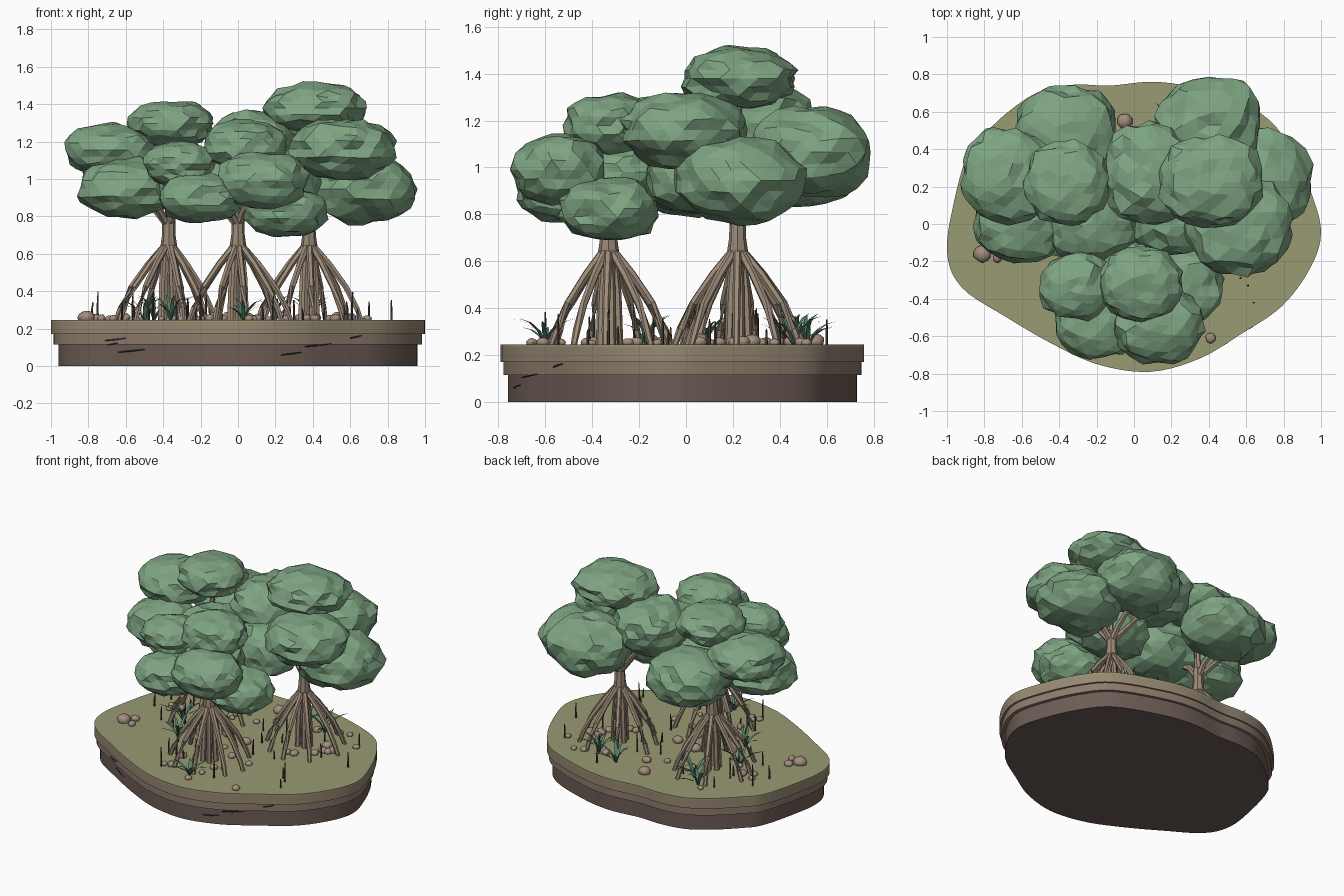
import bpy, bmesh, math, random
from mathutils import Vector, noise

if "Cube" in bpy.data.objects:
    bpy.data.objects.remove(bpy.data.objects["Cube"])
random.seed(7)
GROUND = 0.245


def material(name, rgb):
    m = bpy.data.materials.new(name)
    m.use_nodes = True
    m.diffuse_color = (*rgb, 1)
    bsdf = m.node_tree.nodes["Principled BSDF"]
    bsdf.inputs["Base Color"].default_value = (*rgb, 1)
    bsdf.inputs["Roughness"].default_value = 0.9
    return m


LEAF = material("leaf green", (0.21, 0.375, 0.225))
MOSS = material("moss olive", (0.315, 0.325, 0.17))
TAN = material("olive tan soil", (0.305, 0.245, 0.17))
TAUPE = material("taupe soil", (0.265, 0.2, 0.15))
BROWN = material("dark brown soil", (0.15, 0.107, 0.09))
BARK = material("bark", (0.335, 0.26, 0.19))
STONE = material("stone", (0.36, 0.265, 0.205))
SPROUT = material("dark sprout", (0.08, 0.057, 0.043))
BLADE = material("blade green", (0.085, 0.215, 0.135))


def finish(bm, name, mat, smooth=None):
    bmesh.ops.recalc_face_normals(bm, faces=bm.faces)
    me = bpy.data.meshes.new(name)
    bm.to_mesh(me)
    bm.free()
    ob = bpy.data.objects.new(name, me)
    bpy.context.collection.objects.link(ob)
    me.materials.append(mat)
    if smooth:
        bpy.ops.object.select_all(action='DESELECT')
        ob.select_set(True)
        bpy.context.view_layer.objects.active = ob
        bpy.ops.object.shade_smooth_by_angle(angle=math.radians(smooth))
    return ob


def tube(bm, pts, radii, sides=6):
    """Tapered tube through a few points, with closed ends."""
    pts = [Vector(p) for p in pts]
    rings = []
    for i, p in enumerate(pts):
        d = (pts[min(i + 1, len(pts) - 1)] - pts[max(i - 1, 0)]).normalized()
        u = d.cross(Vector((0, 0, 1)) if abs(d.z) < 0.9 else Vector((1, 0, 0))).normalized()
        v = d.cross(u)
        angles = [math.tau * k / sides for k in range(sides)]
        rings.append([bm.verts.new(p + (u * math.cos(a) + v * math.sin(a)) * radii[i])
                      for a in angles])
    for a, b in zip(rings, rings[1:]):
        for k in range(sides):
            n = (k + 1) % sides
            bm.faces.new((a[k], a[n], b[n], b[k]))
    bm.faces.new(rings[0])
    bm.faces.new(rings[-1])


def blob(bm, centre, radii, subdiv, rough, power=2.0):
    """Lumpy ellipsoid; a power above 2 gives fuller shoulders."""
    seed = Vector(centre) * 17
    for v in bmesh.ops.create_icosphere(bm, subdivisions=subdiv, radius=1)["verts"]:
        k = sum(abs(x) ** power for x in v.co) ** (-1 / power)
        k *= 1 + rough * noise.noise(v.co * 2.5 + seed) + random.uniform(-rough, rough) * 0.3
        v.co = Vector([c + r * k * x for c, r, x in zip(centre, radii, v.co)])


# Island: closed smooth outline, stacked layers
OUTLINE = [(-1, -.15), (-.96, .13), (-.89, .37), (-.8, .48), (-.66, .61), (-.5, .71),
           (-.32, .745), (-.13, .74), (.11, .76), (.35, .72), (.68, .59), (.84, .4),
           (.95, .16), (1, -.05), (.94, -.24), (.79, -.44), (.57, -.59), (.35, -.72),
           (.09, -.79), (-.18, -.755), (-.42, -.65), (-.68, -.5), (-.92, -.34)]


def outline(steps=5):
    n, out = len(OUTLINE), []
    for i in range(n):
        a, b, c, d = [Vector(OUTLINE[(i + j) % n]) for j in (-1, 0, 1, 2)]
        for s in range(steps):
            t = s / steps
            out.append(0.5 * (2 * b + (c - a) * t + (2 * a - 5 * b + 4 * c - d) * t * t
                              + (3 * b - a - 3 * c + d) * t ** 3))
    return out


for name, z0, z1, size, mat in (("bottom_soil", 0, .115, .96, BROWN),
                                ("middle_soil", .115, .17, .985, TAUPE),
                                ("upper_soil", .17, .235, 1, TAN),
                                ("moss_top", .235, GROUND, 1, MOSS)):
    bm = bmesh.new()
    face = bm.faces.new([bm.verts.new((p.x * size, p.y * size, z0)) for p in outline()])
    ext = bmesh.ops.extrude_face_region(bm, geom=[face])
    for v in [g for g in ext["geom"] if isinstance(g, bmesh.types.BMVert)]:
        v.co.z = z1
    finish(bm, name, mat, 30)

# Trees: trunk position, then leaf clumps as (centre, radii)
TREES = {
    "right_tree": ((.38, .22), [
        ((.41, .225, 1.38), (.27, .245, .13)), ((.56, -.01, 1.16), (.28, .265, .16)),
        ((.67, .23, .945), (.28, .27, .18)), ((.40, .53, 1.065), (.28, .26, .19)),
        ((.08, .27, 1.19), (.24, .27, .18)), ((.2, .04, .98), (.23, .21, .18))]),
    "left_tree": ((-.37, .22), [
        ((-.36, .22, 1.295), (.225, .22, .125)), ((-.67, .26, 1.155), (.25, .25, .14)),
        ((-.36, .48, 1.01), (.27, .26, .18)), ((-.6, .02, .95), (.25, .22, .155)),
        ((-.22, .02, .98), (.25, .23, .18))]),
    "front_tree": ((0, -.33), [
        ((.04, -.32, 1.18), (.22, .2, .135)), ((-.31, -.33, 1.08), (.19, .18, .12)),
        ((.13, -.54, .99), (.24, .2, .15)), ((-.2, -.53, .895), (.22, .19, .13)),
        ((.25, -.33, .825), (.22, .21, .135)), ((.0, -.27, .98), (.2, .18, .13))]),
}
for name, ((tx, ty), clumps) in TREES.items():
    bm = bmesh.new()
    for c, r in clumps:
        blob(bm, c, r, 3, 0.14, 2.25)
    finish(bm, name + "_leaves", LEAF)

    # Trunk and branches reaching into the leaf clumps
    bm = bmesh.new()
    tube(bm, [(tx, ty, .56), (tx, ty, .64), (tx, ty, .7), (tx, ty, .82)],
         [.035, .045, .036, .034], 8)
    for c, r in clumps[:5]:
        side = Vector((c[0] - tx, c[1] - ty, 0))
        mid = Vector((tx, ty, .84)) + side * 0.25
        tube(bm, [(tx, ty, .75), mid, (c[0], c[1], max(c[2] - r[2] * .4, .86))],
             [.024, .021, .014])
    finish(bm, name + "_trunk", BARK, 30)

    # Spreading prop roots and the upright roots in the middle
    bm = bmesh.new()
    for k in range(9):
        a = math.tau * k / 9 + random.uniform(-.15, .15)
        reach = random.uniform(.25, .3)
        prof = [(.02, .645), (reach * .38, .545), (reach * .7, .42),
                (reach * .9, .31), (reach, .235)]
        tube(bm, [(tx + math.cos(a) * r, ty + math.sin(a) * r, z) for r, z in prof],
             [.019, .018, .017, .016, .013])
    for k in range(5):
        a = math.tau * k / 5 + .3
        tube(bm, [(tx + math.cos(a) * .02, ty + math.sin(a) * .02, .63),
                  (tx + math.cos(a) * .036, ty + math.sin(a) * .036, .46),
                  (tx + math.cos(a) * .045, ty + math.sin(a) * .045, .235)],
             [.018, .019, .018])
    finish(bm, name + "_roots", BARK, 30)

# Stones: placed clusters and a loose scatter around the trees
bm = bmesh.new()
STONES = [(-.81, -.16, .046), (-.73, -.18, .028), (-.76, -.1, .03), (-.05, .55, .042),
          (.41, -.61, .028), (.53, .28, .04), (.6, .24, .034), (.55, .2, .03),
          (-.6, .2, .034), (-.12, .06, .042), (.05, .02, .036), (-.15, -.55, .03)]
trunks = [t[0] for t in TREES.values()]
for k in range(30):
    cx, cy = trunks[k % 3]
    a, d = random.uniform(0, math.tau), random.uniform(.14, .42)
    STONES.append((cx + math.cos(a) * d, cy + math.sin(a) * d * .8, random.uniform(.018, .032)))
for x, y, r in STONES:
    blob(bm, (x, y, GROUND + r * .35), (r * random.uniform(.8, 1.1), r, r * .75), 2, .12)
finish(bm, "stones", STONE, 40)

# Breathing-root sprouts standing in the moss
bm = bmesh.new()
spots = [(.57, -.29), (.61, -.33), (.64, -.42), (.82, .1), (-.78, .15), (-.62, .0),
         (-.75, .3), (.3, .6), (.7, .4), (-.2, -.6)]
for k in range(24):
    cx, cy = trunks[k % 3]
    a, d = random.uniform(0, math.tau), random.uniform(.15, .36)
    spots.append((cx + math.cos(a) * d, cy + math.sin(a) * d * .85))
for x, y in spots:
    h = random.uniform(.06, .16)
    tube(bm, [(x, y, .235), (x, y, GROUND + h * .6),
              (x + random.uniform(-.006, .006), y, GROUND + h)], [.006, .0055, .003], 5)
finish(bm, "sprouts", SPROUT, 40)

# Grass tufts: arching flat blades
bm = bmesh.new()
for x, y in [(.03, -.6), (-.36, .42), (-.36, -.17), (.2, .52), (-.5, .08), (-.45, .5),
             (.38, .46)]:
    for k in range(8):
        a = math.tau * k / 8 + random.uniform(-.3, .3)
        out = Vector((math.cos(a), math.sin(a), 0))
        side = Vector((-out.y, out.x, 0))
        reach, h = random.uniform(.08, .16), random.uniform(.08, .15)
        prev = None
        for t, w in ((0, .006), (.35, .01), (.7, .008), (1, .001)):
            p = Vector((x, y, .24)) + out * reach * t ** 1.4 + Vector((0, 0, h * (1.7 * t - .75 * t * t)))
            pair = [bm.verts.new(p - side * w), bm.verts.new(p + side * w)]
            if prev:
                bm.faces.new((prev[0], prev[1], pair[1], pair[0]))
            prev = pair
finish(bm, "grass_tufts", BLADE, 60)

# Thin dead roots poking along the soil walls
bm = bmesh.new()
for x0, y0, x1, y1, z in [(-.73, -.45, -.6, -.54, .14), (-.64, -.49, -.5, -.6, .08),
                          (.23, -.735, .34, -.705, .065), (.36, -.70, .5, -.635, .11),
                          (.6, -.565, .66, -.525, .155), (-.7, -.47, -.61, -.52, .12)]:
    tube(bm, [(x0, y0, z - .006), ((x0 + x1) / 2, (y0 + y1) / 2 - .006, z), (x1, y1, z + .008)],
         [.003, .004, .002], 5)
finish(bm, "wall_rootlets", SPROUT, 40)
